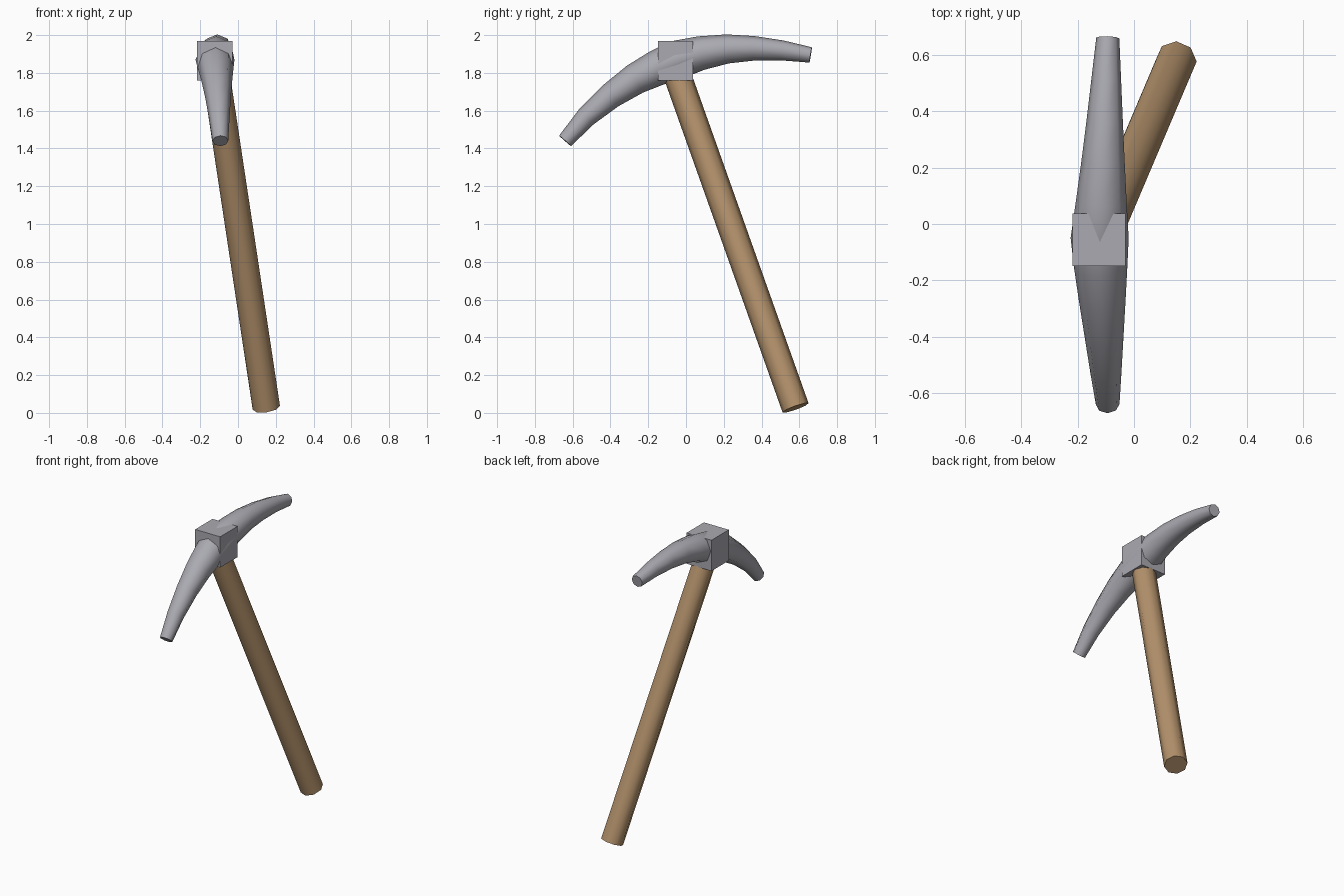
import bpy, bmesh, math
from mathutils import Vector

cube = bpy.data.objects.get("Cube")
if cube:
    bpy.data.objects.remove(cube, do_unlink=True)


def material(name, rgb):
    m = bpy.data.materials.new(name)
    m.use_nodes = True
    m.diffuse_color = (*rgb, 1)
    m.node_tree.nodes["Principled BSDF"].inputs["Base Color"].default_value = (*rgb, 1)
    return m


def finish(name, bm, mat, smooth):
    bmesh.ops.recalc_face_normals(bm, faces=bm.faces)
    mesh = bpy.data.meshes.new(name)
    bm.to_mesh(mesh)
    bm.free()
    mesh.materials.append(mat)
    ob = bpy.data.objects.new(name, mesh)
    bpy.context.collection.objects.link(ob)
    if smooth:
        bpy.ops.object.select_all(action="DESELECT")
        ob.select_set(True)
        bpy.context.view_layer.objects.active = ob
        bpy.ops.object.shade_smooth_by_angle(angle=math.radians(60))
    return ob


def tube(name, path, mat, sides=8):
    """Capped tube through (x, y, z, radius) stations."""
    bm = bmesh.new()
    pts = [Vector(p[:3]) for p in path]
    rings = []
    for i, p in enumerate(pts):
        along = (pts[min(i + 1, len(pts) - 1)] - pts[max(i - 1, 0)]).normalized()
        up = along.cross(Vector((-1, 0, 0))).normalized()
        side = up.cross(along)
        ring = []
        for k in range(sides):
            a = math.tau * k / sides
            ring.append(bm.verts.new(p + path[i][3] * (side * math.cos(a) + up * math.sin(a))))
        rings.append(ring)
    for a, b in zip(rings, rings[1:]):
        for k in range(sides):
            n = (k + 1) % sides
            bm.faces.new((a[k], a[n], b[n], b[k]))
    bm.faces.new(rings[0])
    bm.faces.new(rings[-1])
    return finish(name, bm, mat, True)


metal = material("grey metal", (0.40, 0.40, 0.44))
wood = material("tan wood", (0.46, 0.29, 0.15))

# Slanted wooden handle, ending inside the socket
tube("handle", [(0.15, 0.58, 0.027, 0.073), (-0.125, -0.068, 1.85, 0.073)], wood)

# Curved pick head, tapering to both blunt tips
stations = [(-0.64, 1.44, 0.042), (-0.53, 1.565, 0.055), (-0.40, 1.678, 0.069),
            (-0.27, 1.767, 0.083), (-0.15, 1.828, 0.095), (-0.05, 1.869, 0.103),
            (0.08, 1.905, 0.09), (0.22, 1.927, 0.077), (0.36, 1.93, 0.065),
            (0.51, 1.919, 0.053), (0.66, 1.895, 0.041)]
tube("pick_head", [(-0.093 - 0.029 * (r - 0.041) / 0.062, y, z, r)
                   for y, z, r in stations], metal)

# Square socket block joining head and handle
bm = bmesh.new()
bmesh.ops.create_cube(bm, size=1)
bmesh.ops.scale(bm, vec=(0.188, 0.187, 0.21), verts=bm.verts)
bmesh.ops.translate(bm, vec=(-0.124, -0.056, 1.865), verts=bm.verts)
finish("socket_block", bm, metal, False)
